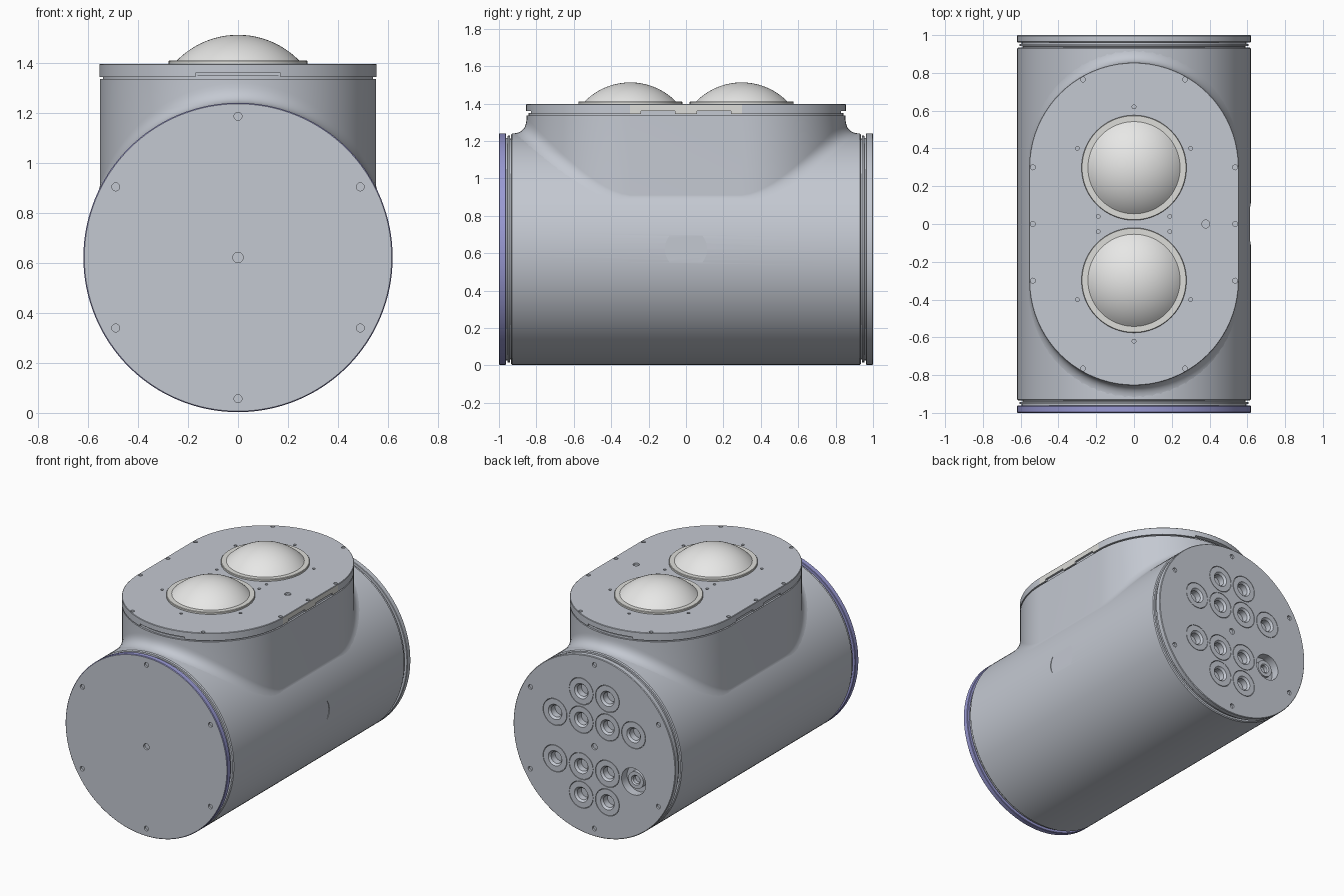
import bpy, bmesh
from math import pi, sin, cos, sqrt, radians
from mathutils import Matrix, Vector

if "Cube" in bpy.data.objects:
    bpy.data.objects.remove(bpy.data.objects["Cube"], do_unlink=True)


def material(name, rgb):
    m = bpy.data.materials.new(name)
    m.use_nodes = True
    m.diffuse_color = (*rgb, 1)
    m.node_tree.nodes["Principled BSDF"].inputs["Base Color"].default_value = (*rgb, 1)
    return m


GREY = material("satin grey", (0.55, 0.58, 0.64))
VIOLET = material("violet rim", (0.32, 0.32, 0.65))
WHITE = material("dome white", (0.82, 0.82, 0.81))
CREAM = material("ring off-white", (0.72, 0.72, 0.69))

AXIS, RAD = 0.622, 0.619          # barrel axis height and radius
HALF, STRAIGHT = 0.555, 0.3       # neck half width and straight half length
LID_LOW, LID_TOP = 1.345, 1.397
ALONG_Y = Matrix.Translation((0, 0, AXIS)) @ Matrix.Rotation(-pi / 2, 4, "X")
FLIP_Y = Matrix.Diagonal((1, -1, 1, 1))


def make(name, bm, *mats):
    bmesh.ops.recalc_face_normals(bm, faces=bm.faces)
    mesh = bpy.data.meshes.new(name)
    bm.to_mesh(mesh)
    bm.free()
    ob = bpy.data.objects.new(name, mesh)
    bpy.context.collection.objects.link(ob)
    for m in mats:
        mesh.materials.append(m)
    return ob


def smooth(ob, angle=30):
    bpy.ops.object.select_all(action="DESELECT")
    ob.select_set(True)
    bpy.context.view_layer.objects.active = ob
    bpy.ops.object.shade_smooth_by_angle(angle=radians(angle))


def loft(bm, rings, closed=False):
    """Bridge rings of points; cap the ends unless the loft closes on itself."""
    rows = [[bm.verts.new(p) for p in ring] for ring in rings]
    n = len(rows[0])
    pairs = list(zip(rows, rows[1:])) + ([(rows[-1], rows[0])] if closed else [])
    for a, b in pairs:
        for i in range(n):
            j = (i + 1) % n
            bm.faces.new((a[i], a[j], b[j], b[i]))
    if not closed:
        bm.faces.new(rows[0])
        bm.faces.new(rows[-1])


def lathe(profile, matrix, seg=128, closed=False):
    bm = bmesh.new()
    loft(bm, [[matrix @ Vector((r * cos(2 * pi * i / seg), r * sin(2 * pi * i / seg), h))
               for i in range(seg)] for r, h in profile], closed)
    return bm


def stadium(offset=0.0, seg=40):
    """Outline points with their outward normals."""
    pts = []
    for side in (1, -1):
        for i in range(seg + 1):
            a = pi * i / seg
            n = Vector((side * cos(a), side * sin(a)))
            pts.append((Vector((0, side * STRAIGHT)) + n * (HALF + offset), n))
    return pts


def drill(bm, matrix, r, depth, seg=20):
    """Add a round cutter centred on a surface, reaching in by depth."""
    bmesh.ops.create_cone(bm, cap_ends=True, segments=seg, radius1=r, radius2=r,
                          depth=2 * depth, matrix=matrix)


def block(bm, lo, hi):
    lo, hi = Vector(lo), Vector(hi)
    bmesh.ops.create_cube(bm, size=1, matrix=Matrix.Translation((lo + hi) / 2)
                          @ Matrix.Diagonal((*(hi - lo), 1)))


def cut(ob, bm):
    cutter = make("cutter", bm, GREY)
    cutter.hide_render = True
    mod = ob.modifiers.new("cut", "BOOLEAN")
    mod.operation, mod.solver, mod.object = "DIFFERENCE", "EXACT", cutter
    bpy.context.view_layer.objects.active = ob
    bpy.ops.object.modifier_apply(modifier=mod.name)
    bpy.data.objects.remove(cutter, do_unlink=True)


# Barrel with a shallow spot face on its left side
barrel = make("barrel", lathe([(RAD - .006, -.935), (RAD, -.929), (RAD, .929),
                               (RAD - .006, .935)], ALONG_Y), GREY)
bm = bmesh.new()
drill(bm, Matrix.Translation((.6145 + .05, 0, AXIS)) @ Matrix.Rotation(pi / 2, 4, "Y"),
      .113, .05, 48)
cut(barrel, bm)
smooth(barrel)

# End caps, each with a spigot and a thin seal ring in the groove
CAP = [(.59, .9), (.59, .941), (.606, .942), (.606, .953), (.595, .954), (.595, .962),
       (RAD - .003, .962), (RAD, .965), (RAD, .996), (RAD - .004, 1)]


def cap_screws(bm, matrix):
    for k in range(6):
        a = pi / 2 + k * pi / 3
        drill(bm, matrix @ Matrix.Translation((.565 * cos(a), .565 * sin(a), 1)), .016, .015)
    drill(bm, matrix @ Matrix.Translation((0, 0, 1)), .021, .015)


front_cap = make("front_cap", lathe(CAP, FLIP_Y @ ALONG_Y), GREY, VIOLET)
for p in front_cap.data.polygons:
    if p.center.y < -.961 and p.normal.y > -.9:
        p.material_index = 1
bm = bmesh.new()
cap_screws(bm, FLIP_Y @ ALONG_Y)
cut(front_cap, bm)
smooth(front_cap)

PORTS = [(x, z) for z in (.16, -.16) for x in (-.3, -.1, .1, .3)]
PORTS += [(x, z) for z in (.357, -.357) for x in (-.1, .1)]
OPEN_PORT = (-.3, -.16)

rear_cap = make("rear_cap", lathe(CAP, ALONG_Y), GREY)
bm = bmesh.new()
cap_screws(bm, ALONG_Y)
for x, z in PORTS:
    drill(bm, ALONG_Y @ Matrix.Translation((x, -z, 1)), .092, .06, 40)
cut(rear_cap, bm)
smooth(rear_cap)

# Cable ports in the rear cap; one is left open with a small recessed fitting
PLUG = [(.04, -.058), (.04, -.014), (.052, 0), (.089, 0), (.089, -.058)]
for x, z in PORTS:
    is_open = (x, z) == OPEN_PORT
    shape = [(r * .65, h * .6 - .024) for r, h in PLUG] if is_open else PLUG
    place = ALONG_Y @ Matrix.Translation((x, -z, 1))
    smooth(make("open_port_fitting" if is_open else "cable_port",
                lathe(shape, place, 40, True), GREY))

# Neck: straight wall that flares into the barrel with a fillet
outline = stadium(-.002)


def on_barrel(x):
    return AXIS + sqrt(max(RAD ** 2 - x * x, 0))


rings = [[(p.x, p.y, 1.336) for p, n in outline]]
STEPS = 8
for s in range(STEPS + 1):
    t = s / STEPS
    ring = []
    for p, n in outline:
        w = .006 + .07 * abs(n.y)
        foot = Vector((p.x, p.y, on_barrel(p.x)))
        start = foot + Vector((0, 0, .01 + .07 * abs(n.y)))
        q = p + n * w
        end = Vector((q.x, q.y, on_barrel(q.x) - .001))
        ring.append(start * (1 - t) ** 2 + foot * 2 * t * (1 - t) + end * t * t)
    rings.append(ring)
bm = bmesh.new()
loft(bm, rings)
smooth(make("neck", bm, GREY))

# Seal between neck and lid
bm = bmesh.new()
loft(bm, [[(p.x, p.y, z) for p, n in stadium(-.014)] for z in (1.33, 1.35)])
smooth(make("lid_seal", bm, GREY))

# Lid with screw holes, sensor hole and pry notches
bm = bmesh.new()
loft(bm, [[(p.x, p.y, z) for p, n in stadium(o)]
          for o, z in ((0, LID_LOW), (0, LID_TOP - .003), (-.003, LID_TOP))])
lid = make("lid", bm, GREY, CREAM)
for p in lid.data.polygons:
    if p.normal.x > .99 and abs(p.center.y) < .1:
        p.material_index = 1
bm = bmesh.new()
screws = [(.535, 0), (.535, .3), (.27, .765)]
pins = [(0, .62), (.3, .4), (.19, .04)]
for spots, r in ((screws, .013), (pins, .01)):
    for x, y in spots:
        for px, py in {(sx * x, sy * y) for sx in (1, -1) for sy in (1, -1)}:
            drill(bm, Matrix.Translation((px, py, LID_TOP)), r, .012, 16)
drill(bm, Matrix.Translation((.38, 0, LID_TOP)), .021, .012, 16)
for s in (1, -1):
    ends = sorted((s * .81, s * .9))
    block(bm, (-.17, ends[0], 1.33), (.17, ends[1], 1.36))
    sides = sorted((s * .54, s * .6))
    for y in (-.24, .06):
        block(bm, (sides[0], y, 1.33), (sides[1], y + .18, 1.36))
cut(lid, bm)
smooth(lid)

# Two domes, each in a flat retaining ring
BASE, RISE = .245, .103
ball = (BASE ** 2 + RISE ** 2) / (2 * RISE)
dome = []
for i in range(17):
    r = BASE * (1 - i / 16) + .002
    dome.append((r, 1.41 + RISE - ball + sqrt(ball ** 2 - r * r)))
for name, y in (("front", -.298), ("rear", .298)):
    place = Matrix.Translation((0, y, 0))
    smooth(make(name + "_dome_ring", lathe([(.278, 1.39), (.278, 1.408), (.275, 1.411),
                                            (.24, 1.411)], place, 96), CREAM))
    smooth(make(name + "_dome", lathe([(BASE, 1.4)] + dome, place, 96), WHITE), 40)
